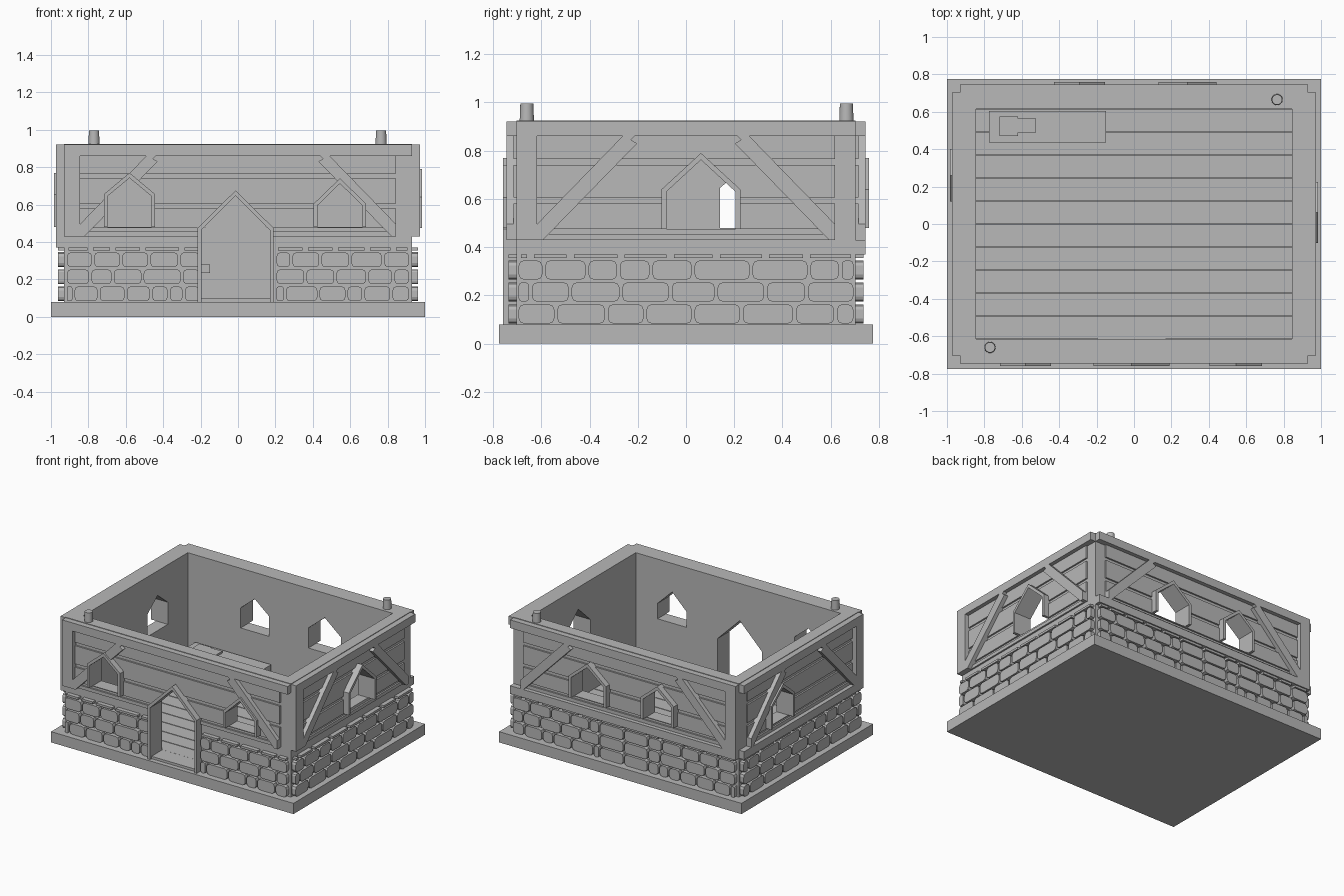
import bpy, bmesh, math
from mathutils import Vector

cube = bpy.data.objects.get("Cube")
if cube:
    bpy.data.objects.remove(cube, do_unlink=True)

stone_grey = bpy.data.materials.new("stone_grey")
stone_grey.use_nodes = True
stone_grey.diffuse_color = (0.48, 0.48, 0.48, 1)
stone_grey.node_tree.nodes["Principled BSDF"].inputs["Base Color"].default_value = (0.48, 0.48, 0.48, 1)

# Wall axes: u runs along the wall, d points outward, z is up
WALLS = {
    "front": lambda u, d, z: Vector((u, -d, z)),
    "back": lambda u, d, z: Vector((u, d, z)),
    "right": lambda u, d, z: Vector((-d, u, z)),
    "left": lambda u, d, z: Vector((d, u, z)),
}


def prism(bm, axes, outline, d0, d1):
    """Extrude a (u, z) outline between two depths of a wall."""
    inner = [bm.verts.new(axes(u, d0, z)) for u, z in outline]
    outer = [bm.verts.new(axes(u, d1, z)) for u, z in outline]
    bm.faces.new(inner)
    bm.faces.new(outer[::-1])
    for i in range(len(outline)):
        j = (i + 1) % len(outline)
        bm.faces.new((inner[j], inner[i], outer[i], outer[j]))


def rect(u0, u1, z0, z1):
    return [(u0, z0), (u1, z0), (u1, z1), (u0, z1)]


def make(name, axes, parts):
    """Make one object from (outline, near depth, far depth) parts."""
    bm = bmesh.new()
    for outline, d0, d1 in parts:
        prism(bm, axes, outline, d0, d1)
    bmesh.ops.recalc_face_normals(bm, faces=bm.faces)
    mesh = bpy.data.meshes.new(name)
    bm.to_mesh(mesh)
    bm.free()
    mesh.materials.append(stone_grey)
    obj = bpy.data.objects.new(name, mesh)
    bpy.context.collection.objects.link(obj)
    return obj


def box(name, x0, x1, y0, y1, z0, z1):
    return make(name, WALLS["back"], [(rect(x0, x1, z0, z1), y0, y1)])


def cut(objects, cutter):
    """Subtract the cutter from each object, then delete it."""
    for obj in objects:
        mod = obj.modifiers.new("opening", "BOOLEAN")
        mod.operation = "DIFFERENCE"
        mod.solver = "EXACT"
        mod.object = cutter
    bpy.context.view_layer.update()
    graph = bpy.context.evaluated_depsgraph_get()
    for obj in objects:
        mesh = bpy.data.meshes.new_from_object(obj.evaluated_get(graph))
        obj.modifiers.clear()
        obj.data = mesh
    bpy.data.objects.remove(cutter, do_unlink=True)


def gable(u, half, sill, shoulder, apex):
    return [(u - half, sill), (u + half, sill), (u + half, shoulder), (u, apex), (u - half, shoulder)]


def rounded(u0, u1, z0, z1):
    """Stone outline with rounded corners."""
    r = min(0.022, (u1 - u0) / 3)
    centres = [(u1 - r, z1 - r), (u0 + r, z1 - r), (u0 + r, z0 + r), (u1 - r, z0 + r)]
    return [(cu + r * math.cos(a), cz + r * math.sin(a))
            for k, (cu, cz) in enumerate(centres)
            for a in [math.pi / 2 * (k + s / 2) for s in range(3)]]


# Joints between stones, one list per course from the bottom up
LONG_COURSES = [
    [-.92, -.88, -.745, -.6, -.465, -.37, -.29, -.2, 0, .2, .25, .43, .58, .67, .82, .92],
    [-.92, -.79, -.67, -.51, -.3, -.2, 0, .2, .36, .52, .69, .83, .92],
    [-.92, -.775, -.625, -.475, -.315, -.2, 0, .2, .285, .44, .6, .775, .92],
]
SHORT_COURSES = [
    [-.7, -.54, -.33, -.17, .03, .23, .45, .62, .7],
    [-.7, -.645, -.48, -.27, -.065, .125, .33, .5, .7],
    [-.7, -.59, -.41, -.28, -.145, .03, .27, .51, .64, .7],
]
BOARDS = [(.43, .455), (.475, .58), (.605, .74), (.765, .86)]
TOP, FRAME_LOW = .925, .37


def stones(courses, d, has_door):
    parts = []
    for row, joints in enumerate(courses):
        z = .083 + row * .091
        for a, b in zip(joints, joints[1:]):
            if not (has_door and abs(a + b) < .3):
                parts.append((rounded(a + .006, b - .006, z, z + .08), d - .01, d + .032))
    # Partial course tucked under the timber frame
    for a, b in zip(courses[1], courses[1][1:]):
        if not (has_door and abs(a + b) < .3):
            parts.append((rect(a + .015, b - .015, .354, FRAME_LOW), d - .01, d + .032))
    return parts


def build_wall(side, span, core_span, d_in, d, courses, openings):
    axes = WALLS[side]
    h = span - .085
    face = d + .042
    core = make(side + "_wall", axes, [(rect(-core_span, core_span, .08, TOP), d_in, d)])
    boards = make(side + "_boards", axes,
                  [(rect(-h, h, a, b), d - .005, d + .012) for a, b in BOARDS])
    frame = make(side + "_timber_frame", axes, [
        (rect(-span, span, FRAME_LOW, .43), d, face),
        (rect(-span, span, .86, TOP - .004), d, face),
        (rect(-span, -h, .43, .86), d, face),
        (rect(h, span, .43, .86), d, face)])
    brace = [(-h, .43), (.025 - h, .43), (.415 - h, .83), (.39 - h, .845),
             (.405 - h, .86), (.355 - h, .86), (-h, .495)]
    braces = make(side + "_braces", axes, [
        (brace, d, face), ([(-u, z) for u, z in brace], d, face)])
    make(side + "_stones", axes, stones(courses, d, side == "front"))

    for name, u, half, sill, shoulder, apex in openings:
        t = .02
        hole = gable(u, half - t, sill, shoulder - t / 2, apex - t * 1.4)
        cutter = make("opening_cutter", axes, [(hole, d_in - .1, d + .2)])
        cutter.hide_render = True
        cut([core, boards, frame, braces], cutter)
        # Surround: two jambs and a gabled head as one strip
        o = gable(u, half, sill, shoulder, apex)
        strip = [o[1], o[2], o[3], o[4], o[0], hole[0], hole[4], hole[3], hole[2], hole[1]]
        make(side + "_" + name + "_surround", axes, [(strip, d - .005, d + .055)])


# Ground plate and floorboards
box("base_plate", -1, 1, -.775, .775, 0, .08)
count = 10
step = 1.23 / count
floor = [(rect(-.845, .845, .08, .098), -.615 + i * step + .003, -.615 + (i + 1) * step - .003)
         for i in range(count)]
make("floorboards", WALLS["back"], floor)
box("door_threshold", -.195, .17, -.74, -.613, .08, .098)

# Four walls with their openings
build_wall("front", .93, .93, .615, .703, LONG_COURSES, [
    ("window_a", -.58, .137, .48, .655, .77),
    ("window_b", .545, .14, .48, .605, .74),
    ("door", -.013, .203, .08, .475, .675)])
build_wall("back", .93, .93, .615, .703, LONG_COURSES, [
    ("window_a", -.292, .137, .48, .64, .755),
    ("window_b", .285, .155, .48, .64, .77)])
build_wall("left", .703, .615, .845, .93, SHORT_COURSES, [
    ("window", .062, .163, .475, .64, .79)])
build_wall("right", .703, .615, .845, .93, SHORT_COURSES, [
    ("window", .26, .14, .48, .655, .77)])

# Locating pegs on opposite corners of the rim
for name, x, y in (("front_peg", -.77, -.66), ("back_peg", .765, .665)):
    bpy.ops.mesh.primitive_cone_add(vertices=32, radius1=.03, radius2=.027, depth=.08,
                                    location=(x, y, .955))
    peg = bpy.context.object
    peg.name = name
    peg.data.materials.append(stone_grey)
    bpy.ops.object.shade_smooth_by_angle()

# Workbench with a cleaver lying on it
box("bench_top", -.775, -.15, .435, .605, .235, .28)
for i, x in enumerate((-.74, -.27)):
    box("bench_leg_%d" % (i + 1), x, x + .05, .46, .58, .09, .24)
box("cleaver_blade", -.72, -.62, .47, .575, .278, .295)
box("cleaver_handle", -.62, -.525, .49, .565, .278, .295)
